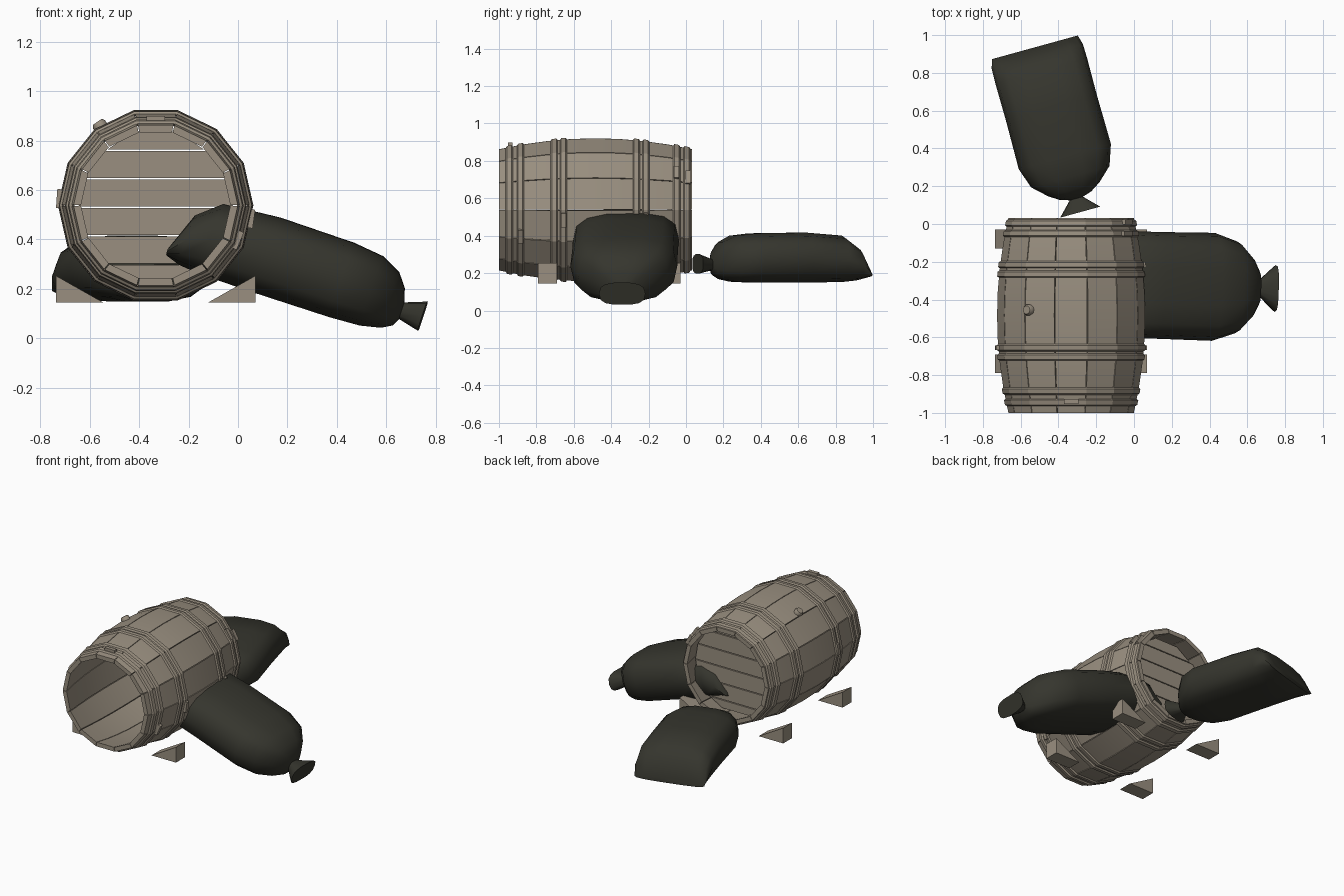
import bpy, bmesh
from math import sin, cos, pi, radians, sqrt, copysign
from mathutils import Vector

if "Cube" in bpy.data.objects:
    bpy.data.objects.remove(bpy.data.objects["Cube"])


def material(name, rgb):
    m = bpy.data.materials.new(name)
    m.use_nodes = True
    m.diffuse_color = (*rgb, 1)
    m.node_tree.nodes["Principled BSDF"].inputs["Base Color"].default_value = (*rgb, 1)
    return m


WOOD = material("weathered wood", (0.32, 0.275, 0.215))
SACK = material("dark sackcloth", (0.036, 0.036, 0.027))


def loft(name, rings, mat, closed=False, smooth=None):
    """Skin a list of point rings; cap the ends, or join last to first."""
    bm = bmesh.new()
    loops = [[bm.verts.new(p) for p in ring] for ring in rings]
    n = len(loops[0])
    pairs = list(zip(loops, loops[1:]))
    if closed:
        pairs.append((loops[-1], loops[0]))
    else:
        bm.faces.new(loops[0])
        bm.faces.new(loops[-1])
    for a, b in pairs:
        for i in range(n):
            j = (i + 1) % n
            bm.faces.new((a[i], a[j], b[j], b[i]))
    bmesh.ops.recalc_face_normals(bm, faces=bm.faces)
    mesh = bpy.data.meshes.new(name)
    bm.to_mesh(mesh)
    bm.free()
    ob = bpy.data.objects.new(name, mesh)
    bpy.context.collection.objects.link(ob)
    mesh.materials.append(mat)
    if smooth:
        bpy.ops.object.select_all(action='DESELECT')
        ob.select_set(True)
        bpy.context.view_layer.objects.active = ob
        bpy.ops.object.shade_smooth_by_angle(angle=radians(smooth))
    return ob


# Barrel lies along y
CX, CZ, CY, HALF = -0.333, 0.538, -0.484, 0.516
SIDES = 14
STEP = 2 * pi / SIDES


def bulge(y):
    return 0.392 - 0.06 * ((y - CY) / HALF) ** 2


def polar(r, a, y):
    return Vector((CX + r * cos(a), y, CZ + r * sin(a)))


# Staves, with a thin gap between neighbours
for k in range(SIDES):
    a0, a1 = (k + 0.012) * STEP, (k + 0.988) * STEP
    rings = []
    for s in range(9):
        y = CY + HALF * (s / 4 - 1)
        r = bulge(y)
        rings.append([polar(r, a0, y), polar(r, a1, y),
                      polar(r - 0.03, a1, y), polar(r - 0.03, a0, y)])
    loft(f"barrel_stave_{k + 1}", rings, WOOD, smooth=25)

# Hoops
HOOP = [(-0.022, -0.004), (-0.012, 0.009), (0.012, 0.009), (0.022, -0.004)]
for k, y in enumerate((0.005, -0.05, -0.215, -0.265, -0.655, -0.705, -0.885, -0.945)):
    rings = [[polar(bulge(y + dy) + dr, i * STEP, y + dy) for dy, dr in HOOP]
             for i in range(SIDES)]
    loft(f"barrel_hoop_{k + 1}", rings, WOOD, closed=True)

# Hoop clasps: y, angle in degrees
for k, (y, deg) in enumerate(((-0.94, 90), (-0.655, 176), (0.01, 30), (-0.05, 34),
                              (-0.885, -23), (-0.215, -8), (-0.655, -8))):
    a = radians(deg)
    out, side = Vector((cos(a), 0, sin(a))), Vector((-sin(a), 0, cos(a)))
    base = polar(bulge(y) - 0.004, a, y)
    rings = [[base + out * h + side * u + Vector((0, v, 0))
              for u, v in ((-0.038, -0.013), (0.038, -0.013), (0.038, 0.013), (-0.038, 0.013))]
             for h in (0, 0.02)]
    loft(f"hoop_clasp_{k + 1}", rings, WOOD)

# Bung on the upper left flank
a = radians(125)
bung_axis = Vector((cos(a), 0, sin(a)))
side = Vector((-sin(a), 0, cos(a)))
rings = [[polar(0.35 + h, a, -0.455) + r * (side * cos(i * pi / 5) + Vector((0, sin(i * pi / 5), 0)))
          for i in range(10)] for h, r in ((0, 0.026), (0.05, 0.03), (0.062, 0.022))]
loft("barrel_bung", rings, WOOD, smooth=40)

# Back lid of horizontal planks
LID_R, LID_Y = 0.312, -0.075
levels = [-0.298, -0.238, -0.123, -0.008, 0.107, 0.222, 0.302]
for k, (lo, hi) in enumerate(zip(levels, levels[1:])):
    lo, hi = lo + 0.003, hi - 0.003
    wl, wh = (sqrt(LID_R ** 2 - h * h) for h in (lo, hi))
    if k == 5:
        wl -= 0.02
    rings = [[(CX - wl, y, CZ + lo), (CX + wl, y, CZ + lo), (CX + wh, y, CZ + hi), (CX - wh, y, CZ + hi)]
             for y in (LID_Y - 0.025, LID_Y)]
    loft(f"lid_plank_{k + 1}", rings, WOOD)

# Wedge chocks, tall side outward
for label, sx in (("right", -1), ("left", 1)):
    for end, y0 in (("front", -0.79), ("back", -0.13)):
        tall, toe = CX + sx * 0.403, CX + sx * 0.212
        rings = [[(tall, y, 0.145), (toe, y, 0.145), (tall, y, 0.253)] for y in (y0, y0 + 0.1)]
        loft(f"chock_{end}_{label}", rings, WOOD)

# Sacks: distance from neck, half width, bottom, top
SECTIONS = [(-0.075, 0.11, 0.05, 0.155), (0, 0.036, 0.068, 0.128), (0.015, 0.085, 0.04, 0.175),
            (0.05, 0.14, 0.02, 0.22), (0.12, 0.215, 0.005, 0.255), (0.23, 0.253, 0, 0.268),
            (0.5, 0.25, 0, 0.272), (0.7, 0.252, 0.003, 0.256), (0.78, 0.25, 0.012, 0.19),
            (0.83, 0.236, 0.03, 0.06)]


def sack(name, loc, rot, scale):
    def power(c):
        return copysign(abs(c) ** 0.7, c)
    rings = []
    for u, w, lo, hi in SECTIONS:
        mid, h = (lo + hi) / 2, (hi - lo) / 2
        rings.append([(w * power(cos(t)), u, mid + h * power(sin(t)))
                      for t in (i * pi / 7 for i in range(14))])
    ob = loft(name, rings, SACK, smooth=55)
    ob.location, ob.scale = loc, scale
    ob.rotation_euler = [radians(d) for d in rot]


sack("sack_behind", (-0.305, 0.135, 0.147), (0, 0, 15.4), (1, 1, 1))
sack("sack_beside", (0.626, -0.338, 0.0), (18, 0, 88.5), (1.13, 1.17, 1.2))
